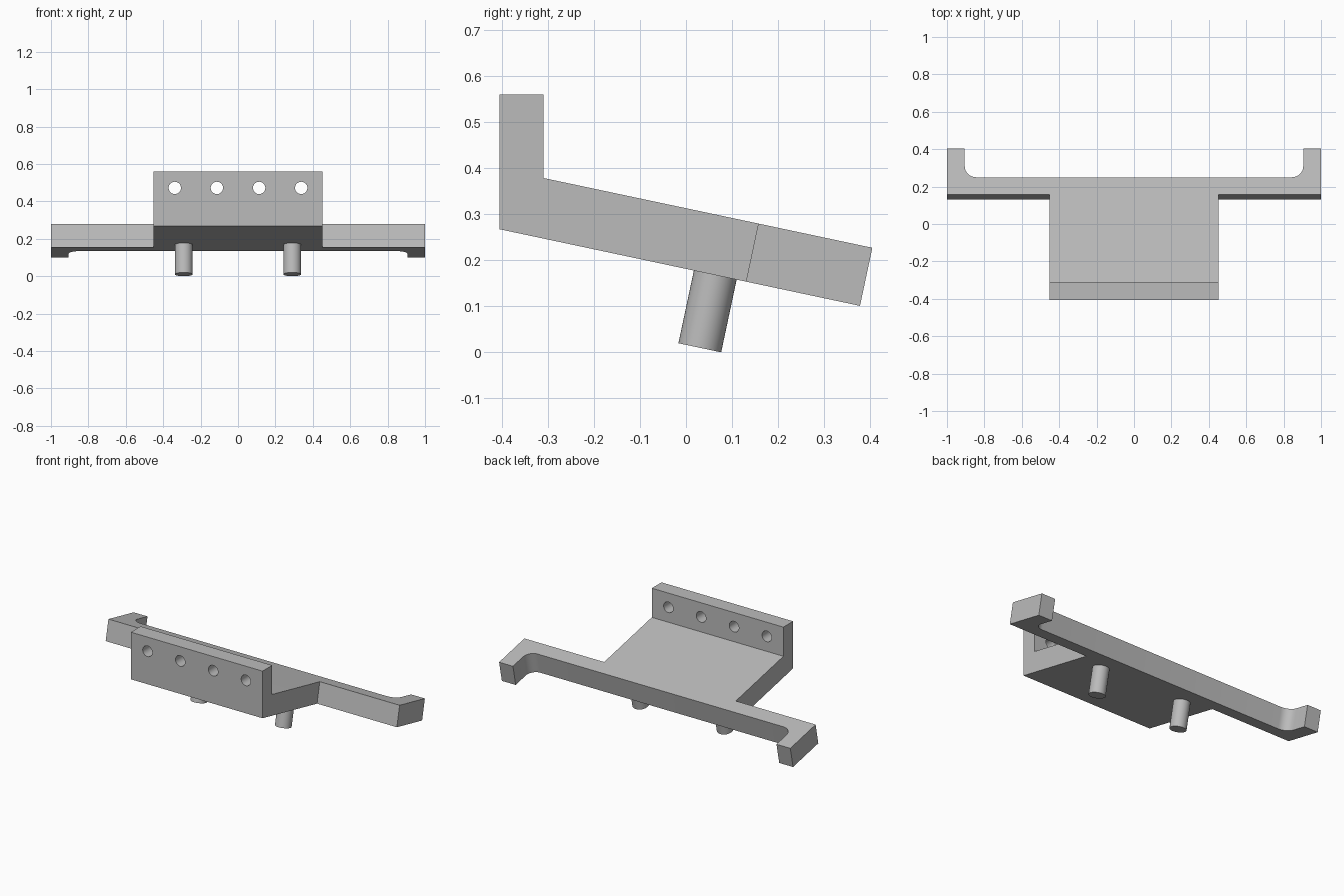
import bpy, bmesh
from math import radians, sin, cos, pi
from mathutils import Matrix, Vector

if "Cube" in bpy.data.objects:
    bpy.data.objects.remove(bpy.data.objects["Cube"])

TILT = radians(12)
ALONG = Vector((0, cos(TILT), -sin(TILT)))    # down the slope, towards the back
UP = Vector((0, sin(TILT), cos(TILT)))        # square to the slope
EDGE = Vector((0, 0.157, 0.28))               # top front edge of the crossbar
THICK, DEPTH, BAR = 0.129, 0.2535, 0.095
HALF, ARM, FILLET = 0.452, 0.905, 0.06

grey = bpy.data.materials.new("plain grey")
grey.use_nodes = True
grey.diffuse_color = (0.5, 0.5, 0.5, 1)
grey.node_tree.nodes["Principled BSDF"].inputs["Base Color"].default_value = (0.5, 0.5, 0.5, 1)


def make_object(name, bm):
    bmesh.ops.recalc_face_normals(bm, faces=bm.faces[:])
    mesh = bpy.data.meshes.new(name)
    bm.to_mesh(mesh)
    bm.free()
    mesh.materials.append(grey)
    obj = bpy.data.objects.new(name, mesh)
    bpy.context.collection.objects.link(obj)
    return obj


def prism(bm, points, offset):
    face = bm.faces.new([bm.verts.new(p) for p in points])
    new = bmesh.ops.extrude_face_region(bm, geom=[face], use_keep_orig=True)["geom"]
    bmesh.ops.translate(bm, vec=offset, verts=[g for g in new if isinstance(g, bmesh.types.BMVert)])


def cylinder(bm, centre, axis, radius, length):
    turn = Vector((0, 0, 1)).rotation_difference(axis).to_matrix().to_4x4()
    bmesh.ops.create_cone(bm, cap_ends=True, segments=40, radius1=radius, radius2=radius,
                          depth=length, matrix=Matrix.Translation(centre) @ turn)


def smooth(obj):
    bpy.ops.object.select_all(action="DESELECT")
    obj.select_set(True)
    bpy.context.view_layer.objects.active = obj
    bpy.ops.object.shade_smooth_by_angle(angle=radians(30))


# Crossbar with filleted end arms, drawn as a plan on the slope
half_plan = [(HALF, 0), (1, 0), (1, DEPTH), (ARM, DEPTH)]
for i in range(9):
    a = i / 8 * pi / 2
    half_plan.append((ARM - FILLET + FILLET * cos(a), BAR + FILLET - FILLET * sin(a)))
plan = half_plan + [(-x, u) for x, u in reversed(half_plan)]
bm = bmesh.new()
prism(bm, [EDGE + ALONG * u + Vector((x, 0, 0)) for x, u in plan], -UP * THICK)

# Sloping deck with upright front plate
under = EDGE - UP * THICK
front = -0.405
profile = [(EDGE.y, EDGE.z), (-0.31, 0.379), (-0.31, 0.56), (front, 0.56),
           (front, under.z + (under.y - front) * sin(TILT) / cos(TILT)), (under.y, under.z)]
prism(bm, [Vector((-HALF, y, z)) for y, z in profile], Vector((2 * HALF, 0, 0)))

# Open the joint and weld the two into one body
joint = [f for f in bm.faces
         if all(abs((v.co - EDGE).dot(ALONG)) < 1e-4 and abs(v.co.x) < HALF + 1e-4 for v in f.verts)]
bmesh.ops.delete(bm, geom=joint, context="FACES")
bmesh.ops.remove_doubles(bm, verts=bm.verts[:], dist=1e-4)
bracket = make_object("bracket_body", bm)

# Row of screw holes through the upright plate
bm = bmesh.new()
for x in (-0.338, -0.113, 0.113, 0.338):
    cylinder(bm, Vector((x, -0.358, 0.472)), Vector((0, 1, 0)), 0.033, 0.2)
cutter = make_object("hole_cutter", bm)
cutter.hide_render = True
cut = bracket.modifiers.new("screw holes", "BOOLEAN")
cut.operation, cut.solver, cut.object = "DIFFERENCE", "EXACT", cutter
bpy.context.view_layer.objects.active = bracket
bpy.ops.object.modifier_apply(modifier=cut.name)
bpy.data.objects.remove(cutter)
smooth(bracket)

# Locating pegs under the deck
for side, x in (("left", 0.29), ("right", -0.29)):
    bm = bmesh.new()
    foot = Vector((x, 0.03, 0.01))
    cylinder(bm, foot + UP * 0.09, UP, 0.0475, 0.18)
    smooth(make_object(side + "_peg", bm))
